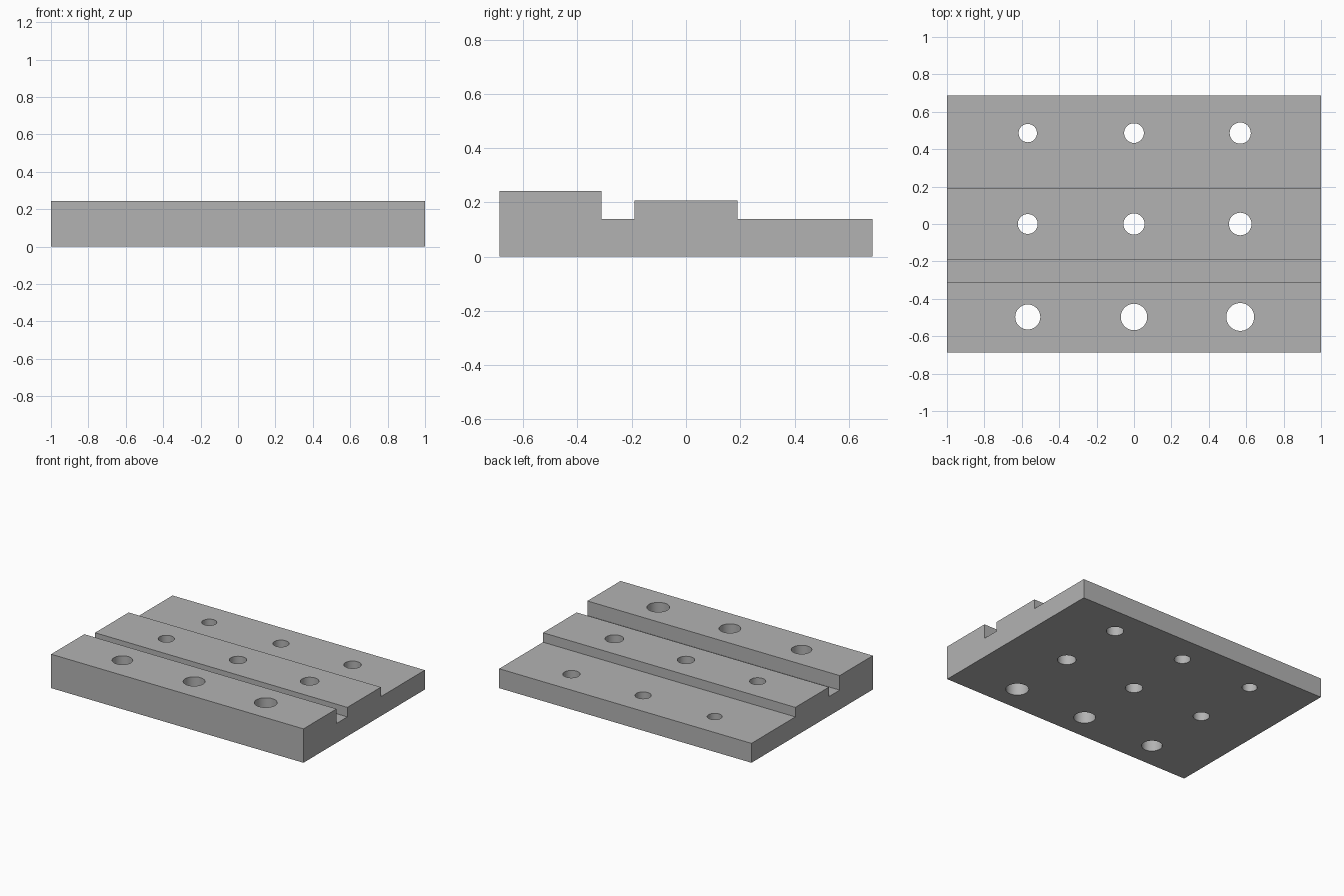
import bpy
import bmesh
from mathutils import Matrix

cube = bpy.data.objects.get("Cube")
if cube:
    bpy.data.objects.remove(cube, do_unlink=True)

HALF_WIDTH = 1.0
HALF_DEPTH = 0.687
FLOOR = 0.139

grey = bpy.data.materials.new("plain grey")
grey.use_nodes = True
colour = (0.45, 0.45, 0.45, 1)
grey.diffuse_color = colour
grey.node_tree.nodes["Principled BSDF"].inputs["Base Color"].default_value = colour


def add_object(name, bm):
    bmesh.ops.recalc_face_normals(bm, faces=bm.faces)
    mesh = bpy.data.meshes.new(name)
    bm.to_mesh(mesh)
    bm.free()
    mesh.materials.append(grey)
    obj = bpy.data.objects.new(name, mesh)
    bpy.context.collection.objects.link(obj)
    return obj


# Stepped plate: side profile (y, z) extruded across the width
profile = [(-HALF_DEPTH, 0), (HALF_DEPTH, 0), (HALF_DEPTH, FLOOR),
           (0.19, FLOOR), (0.19, 0.207), (-0.19, 0.207), (-0.19, FLOOR),
           (-0.312, FLOOR), (-0.312, 0.243), (-HALF_DEPTH, 0.243)]
bm = bmesh.new()
side = bm.faces.new([bm.verts.new((-HALF_WIDTH, y, z)) for y, z in profile])
ext = bmesh.ops.extrude_face_region(bm, geom=[side], use_keep_orig=True)
bmesh.ops.translate(bm, vec=(2 * HALF_WIDTH, 0, 0),
                    verts=[v for v in ext["geom"] if isinstance(v, bmesh.types.BMVert)])
plate = add_object("stepped_plate", bm)

# Drill holes: three rows, each widening towards +x
rows = [(0.486, 0.049), (0, 0.053), (-0.497, 0.067)]
bm = bmesh.new()
for y, radius in rows:
    for i in range(3):
        r = radius + 0.0037 * i
        bmesh.ops.create_cone(bm, cap_ends=True, segments=64, radius1=r, radius2=r, depth=1,
                              matrix=Matrix.Translation((0.568 * (i - 1), y, 0)))
drills = add_object("hole_cutters", bm)
drills.hide_render = True

# Cut the holes, then drop the cutters
cut = plate.modifiers.new("holes", 'BOOLEAN')
cut.operation = 'DIFFERENCE'
cut.solver = 'EXACT'
cut.object = drills
bpy.ops.object.select_all(action='DESELECT')
plate.select_set(True)
bpy.context.view_layer.objects.active = plate
bpy.ops.object.modifier_apply(modifier=cut.name)
bpy.data.objects.remove(drills, do_unlink=True)

# Round hole walls, crisp edges
bpy.ops.object.shade_smooth_by_angle()
